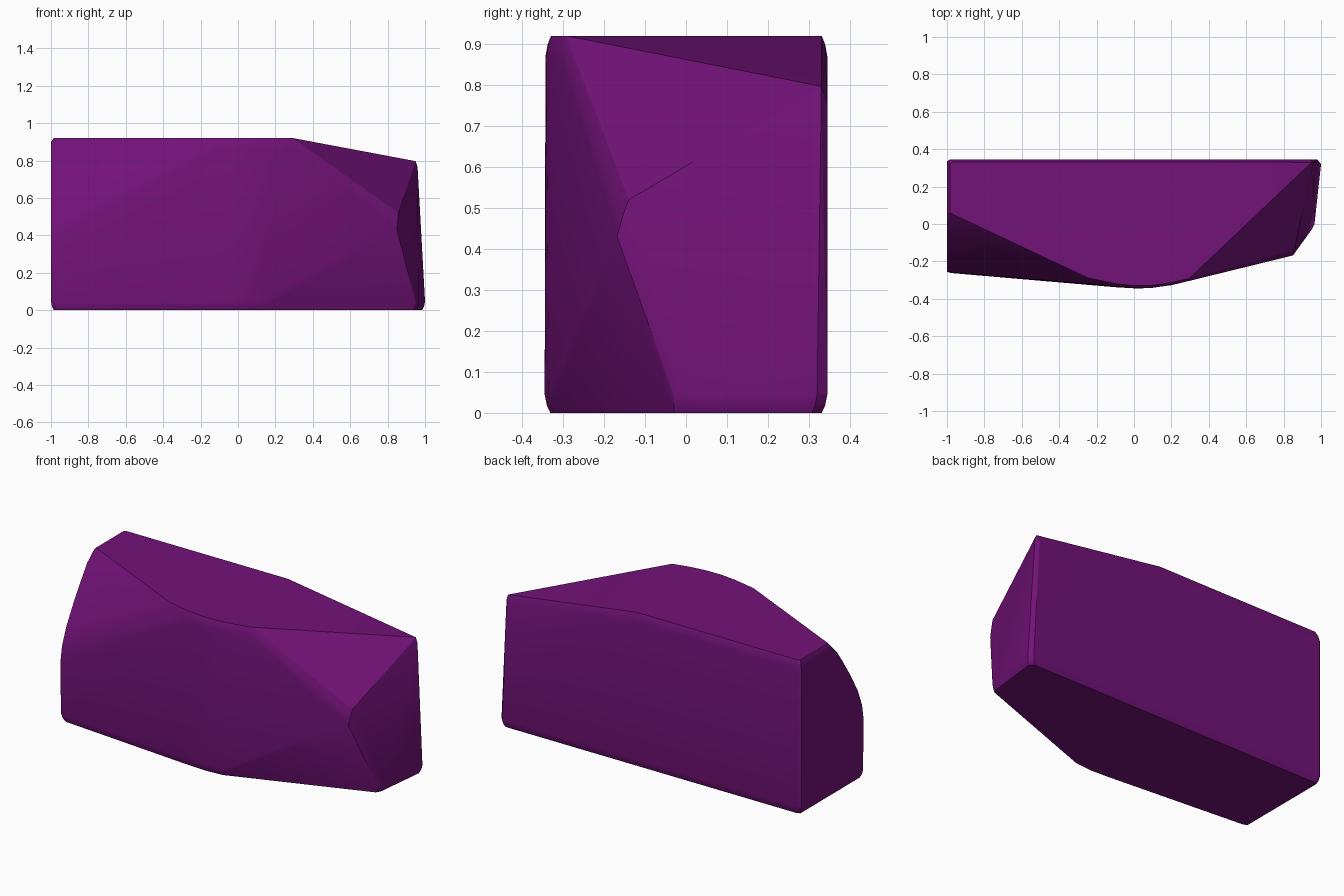
import bpy, bmesh
from math import radians

if "Cube" in bpy.data.objects:
    bpy.data.objects.remove(bpy.data.objects["Cube"])

H = 0.92
pts = []


def soft_rim(outline, z_edge, z_side):
    """Slightly inset rim at z_edge, full outline at z_side, with a rounding step between."""
    for x, y in outline:
        for t, k in ((0.0, 1.0), (0.4, 0.4), (1.0, 0.0)):
            pts.append((x * (1 - 0.015 * k), y * (1 - 0.04 * k),
                        z_edge + (z_side - z_edge) * t))


# flat top: straight back, curved front bulge
soft_rim([(-1, 0.335), (-0.985, 0.345), (0.1, 0.345),
          (-0.25, -0.30), (-0.1, -0.332), (0, -0.343), (0.1, -0.341),
          (0.2, -0.327), (0.3, -0.303)], H, 0.87)
pts.append((-1, 0.06, 0.9))
pts.append((-0.985, 0.06, H))

# base outline
soft_rim([(-1, 0.335), (-0.985, 0.345), (-1, -0.25), (-0.98, -0.262),
          (-0.1, -0.338), (0.02, -0.345), (0.13, -0.335),
          (0.95, -0.03), (0.965, 0.0), (1, 0.32), (0.98, 0.345)], 0, 0.045)

# curved profile of the left end
for y, z in [(0, 0.85), (-0.05, 0.78), (-0.13, 0.66), (-0.2, 0.54), (-0.24, 0.44), (-0.255, 0.35)]:
    pts.append((-1, y, z))

# lowered back right corner and the front right nose
pts += [(0.95, 0.33, 0.797), (0.94, 0.345, 0.755), (0.96, 0.33, 0.765),
        (0.85, -0.168, 0.43), (0.853, -0.155, 0.48), (0.858, -0.14, 0.52)]

# rock body as the hull of the outlines
bm = bmesh.new()
for p in pts:
    bm.verts.new(p)
res = bmesh.ops.convex_hull(bm, input=bm.verts)
bmesh.ops.delete(bm, geom=[v for v in bm.verts if not v.link_faces], context='VERTS')
bmesh.ops.dissolve_limit(bm, angle_limit=radians(1), verts=bm.verts, edges=bm.edges)
bmesh.ops.recalc_face_normals(bm, faces=bm.faces)
mesh = bpy.data.meshes.new("rock")
bm.to_mesh(mesh)
bm.free()

rock = bpy.data.objects.new("rock", mesh)
bpy.context.collection.objects.link(rock)
mat = bpy.data.materials.new("purple")
mat.diffuse_color = (0.17, 0.006, 0.19, 1)
mat.use_nodes = True
mat.node_tree.nodes["Principled BSDF"].inputs["Base Color"].default_value = mat.diffuse_color
mesh.materials.append(mat)

bpy.context.view_layer.objects.active = rock
rock.select_set(True)
bpy.ops.object.shade_smooth_by_angle(angle=radians(15))
